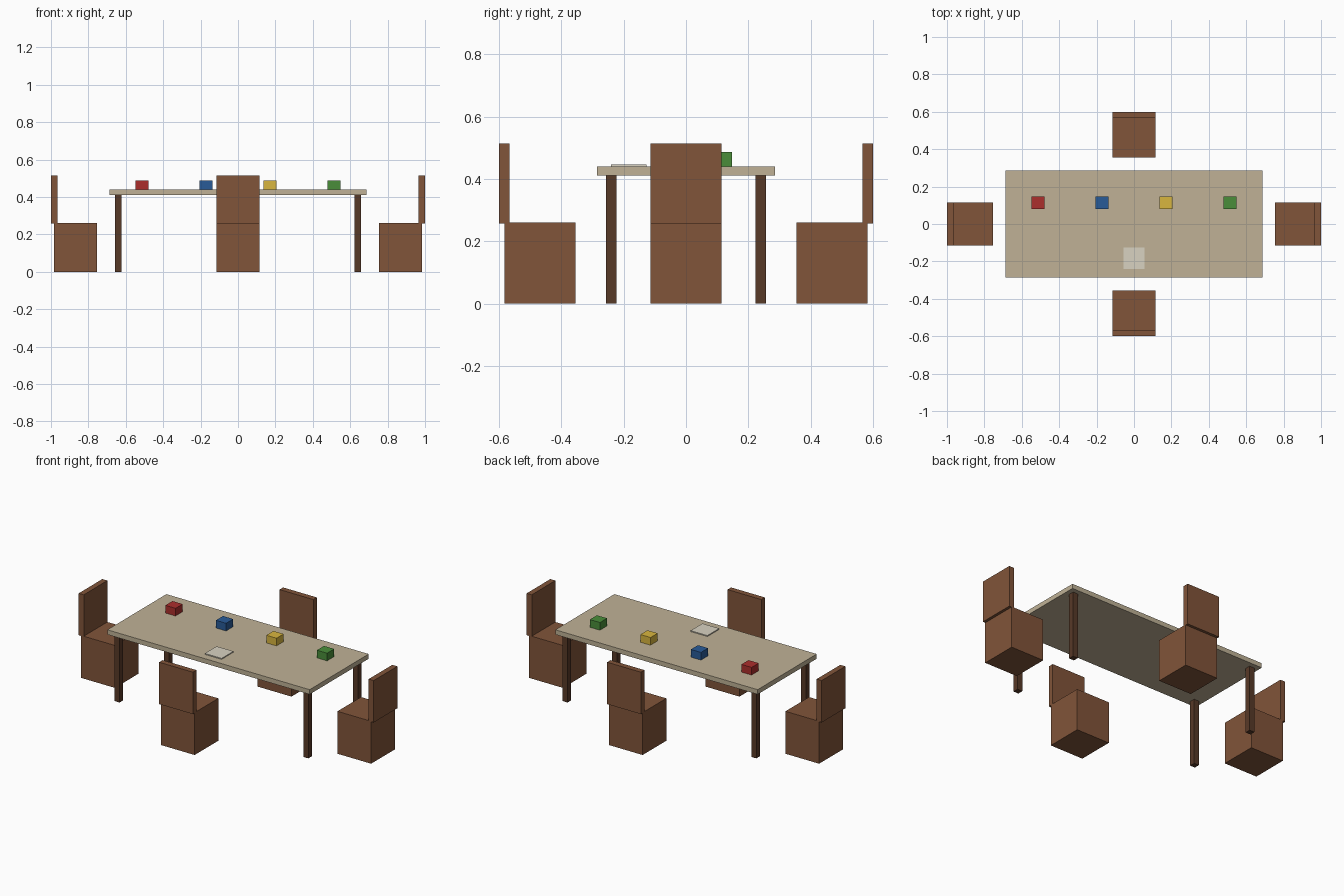
import bpy
from math import radians
from mathutils import Matrix

if "Cube" in bpy.data.objects:
    bpy.data.objects.remove(bpy.data.objects["Cube"])


def material(name, rgb):
    # 8-bit display colour to linear
    m = bpy.data.materials.new(name)
    m.diffuse_color = [(c / 255) ** 2.2 for c in rgb] + [1]
    m.use_nodes = True
    m.node_tree.nodes["Principled BSDF"].inputs["Base Color"].default_value = m.diffuse_color
    return m


def box(name, x, y, z, mat, turn=0):
    """Box from (min, max) ranges, turned about the z axis by whole degrees."""
    bpy.ops.mesh.primitive_cube_add(size=1)
    ob = bpy.context.object
    ob.name = name
    size = [b - a for a, b in (x, y, z)]
    mid = [(a + b) / 2 for a, b in (x, y, z)]
    ob.data.transform(Matrix.Rotation(radians(turn), 4, 'Z')
                      @ Matrix.Translation(mid) @ Matrix.Diagonal(size + [1]))
    ob.data.materials.append(mat)
    return ob


def around(c, width):
    return (c - width / 2, c + width / 2)


top_mat = material("table_top", (190, 176, 149))
leg_mat = material("dark_wood", (88, 60, 44))
chair_mat = material("chair_wood", (128, 85, 60))
paper_mat = material("paper", (216, 209, 192))

# Table top and legs
TOP = 0.44
box("table_top", (-0.686, 0.686), (-0.286, 0.286), (0.411, TOP), top_mat)
for sx in (-1, 1):
    for sy in (-1, 1):
        name = f"table_leg_{'front' if sy < 0 else 'back'}_{'left' if sx < 0 else 'right'}"
        box(name, around(sx * 0.64, 0.034), around(sy * 0.24, 0.034), (0, 0.411), leg_mat)

# Chairs: modelled at the front, turned to each side; dist is the outer edge
for side, turn, dist in (("front", 0, 0.6), ("right", 90, 1.0),
                         ("back", 180, 0.6), ("left", 270, 1.0)):
    w = around(0, 0.2286)
    box(f"{side}_chair_seat", w, (0.017 - dist, 0.2456 - dist), (0, 0.26), chair_mat, turn)
    box(f"{side}_chair_back", w, (-dist, 0.034 - dist), (0.257, 0.514), chair_mat, turn)

# Coloured blocks on the table
for name, x, rgb in (("red", -0.514, (170, 50, 48)), ("blue", -0.171, (45, 91, 150)),
                     ("yellow", 0.171, (215, 180, 65)), ("green", 0.514, (75, 140, 60))):
    box(f"{name}_block", around(x, 0.0686), around(0.114, 0.0686), (TOP, 0.487),
        material(name, rgb))

# Flat card near the front edge
box("card", around(0, 0.114), around(-0.183, 0.114), (TOP, 0.446), paper_mat)
